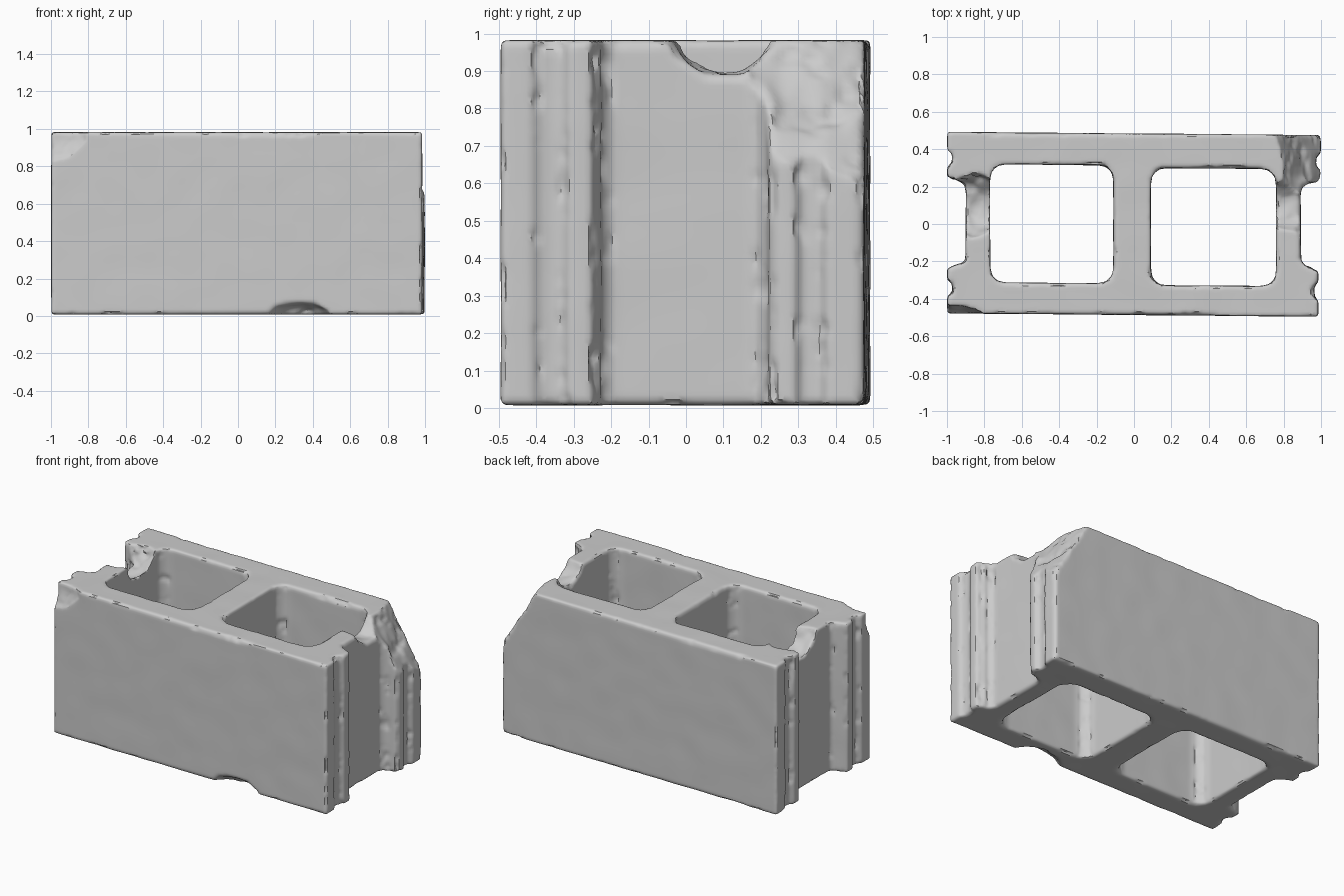
import bpy, bmesh, math
from mathutils import Vector, noise

if "Cube" in bpy.data.objects:
    bpy.data.objects.remove(bpy.data.objects["Cube"])

Z0, Z1 = 0.008, 0.982


def finish(name, bm):
    bmesh.ops.recalc_face_normals(bm, faces=bm.faces)
    me = bpy.data.meshes.new(name)
    bm.to_mesh(me)
    bm.free()
    ob = bpy.data.objects.new(name, me)
    bpy.context.collection.objects.link(ob)
    return ob


def prism(name, pts, z0, z1):
    bm = bmesh.new()
    f = bm.faces.new([bm.verts.new((x, y, z0)) for x, y in pts])
    r = bmesh.ops.extrude_face_region(bm, geom=[f])
    vs = [g for g in r["geom"] if isinstance(g, bmesh.types.BMVert)]
    bmesh.ops.translate(bm, verts=vs, vec=(0, 0, z1 - z0))
    return finish(name, bm)


def rounded(x0, x1, y0, y1, r, skew=-0.008):
    pts = []
    for cx, cy, a in ((x1 - r, y1 - r, 0), (x0 + r, y1 - r, 90),
                      (x0 + r, y0 + r, 180), (x1 - r, y0 + r, 270)):
        for i in range(7):
            t = math.radians(a + i * 15)
            x = cx + r * math.cos(t)
            pts.append((x, cy + r * math.sin(t) + skew * (x - (x0 + x1) / 2)))
    return pts


def lump(name, loc, scale, rot=(0, 0, 0), box=False):
    # rough cutter used for broken-off pieces
    bm = bmesh.new()
    if box:
        bmesh.ops.create_cube(bm, size=2)
        bmesh.ops.subdivide_edges(bm, edges=bm.edges, cuts=9, use_grid_fill=True)
    else:
        bmesh.ops.create_icosphere(bm, subdivisions=4, radius=1)
    ob = finish(name, bm)
    ob.scale, ob.location = scale, loc
    ob.rotation_euler = [math.radians(a) for a in rot]
    for v in ob.data.vertices:
        v.co *= 1 + 0.1 * noise.noise(v.co * 2.5 + Vector(loc) * 7)
    return ob


# block outline with grooved ends and recessed end webs
right_end = [(.985, -.495), (.985, -.41), (.963, -.375), (.963, -.345), (.985, -.31),
             (.985, -.25), (.955, -.235), (.915, -.22), (.893, -.19), (.89, .17),
             (.905, .2), (.945, .22), (.99, .225), (.998, .29), (.973, .315),
             (.973, .35), (.998, .375), (.998, .475)]
left_end = [(-.998, .492), (-.998, .395), (-.972, .37), (-.972, .335), (-.998, .31),
            (-.998, .25), (-.955, .235), (-.915, .215), (-.898, .18), (-.9, -.18),
            (-.915, -.205), (-.955, -.22), (-.998, -.235), (-.998, -.3),
            (-.97, -.325), (-.97, -.355), (-.998, -.385), (-.998, -.477)]
block = prism("concrete_block", right_end + left_end, Z0, Z1)

cutters = [
    # two open cells
    prism("left_cell", rounded(-.77, -.11, -.315, .317, .085), -.2, 1.2),
    prism("right_cell", rounded(.09, .76, -.33, .297, .085), -.2, 1.2),
    # large broken corner at the back right
    lump("corner_break", (1.09, .44, .93), (.24, .24, .5), (0, -31, 8), True),
    # small broken corner at the front left
    lump("corner_chip", (-1.0, -.51, .98), (.2, .075, .17)),
    # broken tops of the end webs
    lump("right_web_chip", (.86, .1, 1.0), (.22, .13, .11)),
    lump("left_web_chip", (-.86, .1, 1.02), (.16, .17, .17)),
    # chip in the lower front edge
    lump("bottom_chip", (.33, -.5, 0), (.16, .1, .068)),
]
for c in cutters:
    c.hide_render = True
    m = block.modifiers.new(c.name, 'BOOLEAN')
    m.operation, m.solver, m.object = 'DIFFERENCE', 'EXACT', c

# even dense mesh for the worn surface
rm = block.modifiers.new("even_mesh", 'REMESH')
rm.mode, rm.voxel_size = 'VOXEL', 0.014
bpy.context.view_layer.update()
dg = bpy.context.evaluated_depsgraph_get()
mesh = bpy.data.meshes.new_from_object(block.evaluated_get(dg))
block.modifiers.clear()
block.data = mesh
for c in cutters:
    bpy.data.objects.remove(c)

# slight unevenness everywhere, irregular nibbles along the edges
bm = bmesh.new()
bm.from_mesh(mesh)
bm.normal_update()
moves = []
for v in bm.verts:
    n = v.normal.copy()
    d = 0.002 * noise.noise(v.co * 6)
    if max(abs(c) for c in n) < 0.93:
        w = noise.noise(v.co * 11) + 0.6 * noise.noise(v.co * 25)
        d -= 0.003 + 0.022 * max(0, w - 0.1)
    moves.append((v, n * d))
for v, d in moves:
    v.co += d
bmesh.ops.smooth_vert(bm, verts=bm.verts, factor=0.5,
                      use_axis_x=True, use_axis_y=True, use_axis_z=True)
bm.to_mesh(mesh)
bm.free()

bpy.context.view_layer.objects.active = block
block.select_set(True)
bpy.ops.object.shade_smooth_by_angle(angle=math.radians(40))
